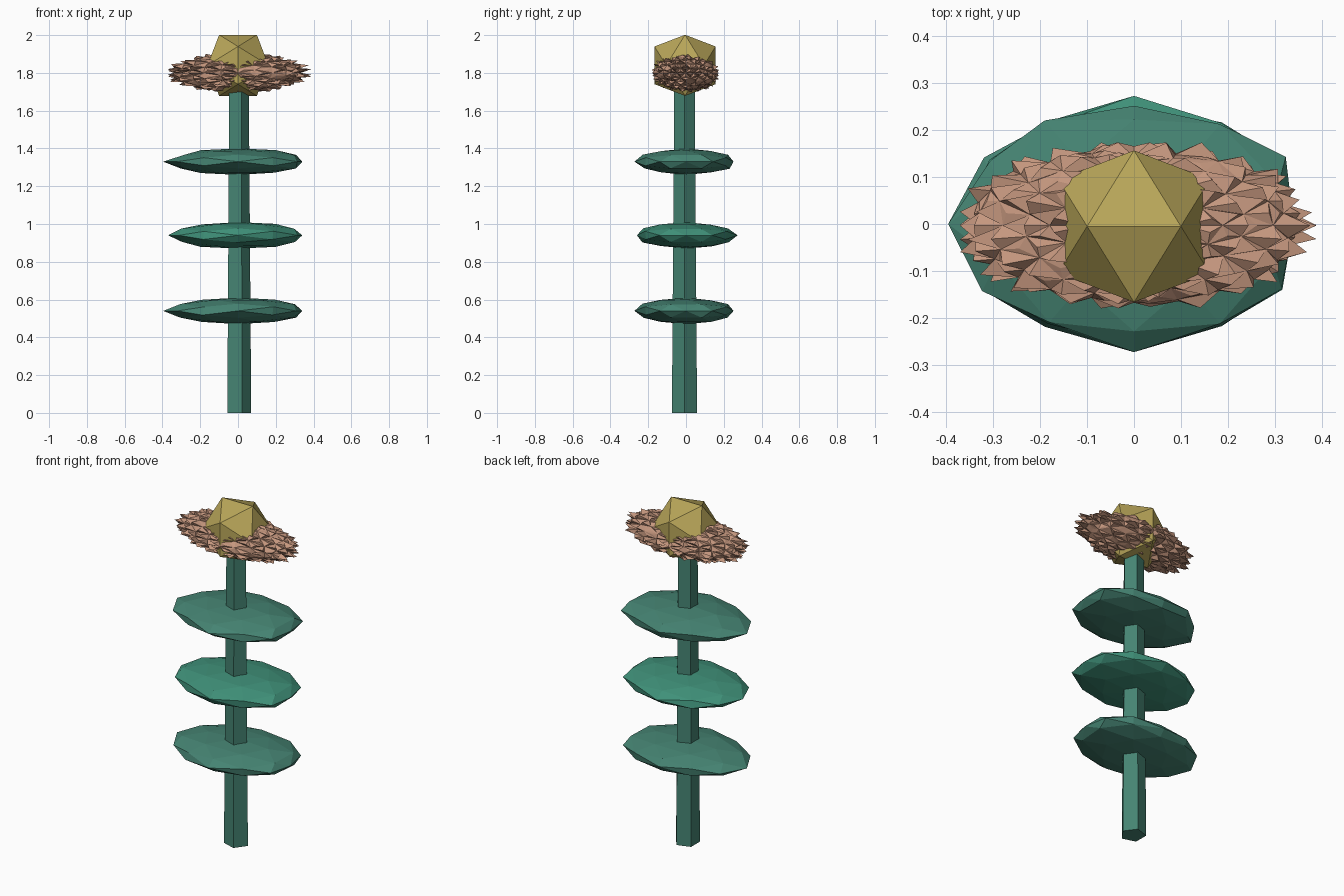
import bpy, bmesh, math, random
from mathutils import Matrix, Vector

if "Cube" in bpy.data.objects:
    bpy.data.objects.remove(bpy.data.objects["Cube"])

random.seed(4)


def material(name, rgb):
    m = bpy.data.materials.new(name)
    m.diffuse_color = (*rgb, 1)
    m.use_nodes = True
    m.node_tree.nodes["Principled BSDF"].inputs["Base Color"].default_value = m.diffuse_color
    return m


STEM = material("stem green", (0.06, 0.23, 0.17))
LEAF = material("leaf green", (0.05, 0.28, 0.19))
PETAL = material("petal pink brown", (0.56, 0.31, 0.21))
GOLD = material("heart gold", (0.48, 0.38, 0.10))


def ico(level):
    # unit icosphere turned so an edge lies along x at the top
    bm = bmesh.new()
    bmesh.ops.create_icosphere(bm, subdivisions=level, radius=1,
                               matrix=Matrix.Rotation(math.radians(-31.7175), 4, 'Y'))
    return bm


def finish(bm, name, mat, loc, scale=(1, 1, 1)):
    for v in bm.verts:
        v.co = Vector([v.co[i] * scale[i] for i in range(3)])
    bmesh.ops.recalc_face_normals(bm, faces=bm.faces)
    me = bpy.data.meshes.new(name)
    bm.to_mesh(me)
    bm.free()
    me.materials.append(mat)
    ob = bpy.data.objects.new(name, me)
    ob.location = loc
    bpy.context.collection.objects.link(ob)
    return ob


# five-sided tapering stem
bm = bmesh.new()
bmesh.ops.create_cone(bm, cap_ends=True, segments=5, radius1=0.07, radius2=0.057, depth=1.76)
for v in bm.verts:
    r, z = v.co.xy.length, v.co.z
    k = min(range(5), key=lambda i: (v.co.xy.normalized()
            - Vector((math.cos(i * math.tau / 5), math.sin(i * math.tau / 5)))).length
            ) if r else 0
# turn one corner towards +x
first = max(bm.verts, key=lambda v: v.co.y)
bmesh.ops.rotate(bm, verts=bm.verts,
                 matrix=Matrix.Rotation(-math.atan2(first.co.y, first.co.x), 3, 'Z'))
finish(bm, "stem", STEM, (0, -0.008, 0.88))


# flattened leaf discs, each with slightly uneven tips (-x, +x, -y, +y)
def leaf(name, z, tips, mat):
    bm = ico(2)
    for v in bm.verts:
        c = v.co.copy()
        if abs(c.x) > 0.95:
            v.co.x *= tips[0] if c.x < 0 else tips[1]
        elif abs(c.y) > 0.95:
            v.co.y *= tips[2] if c.y < 0 else tips[3]
        elif abs(c.z) < 0.95:
            v.co *= random.uniform(0.97, 1.03)
    finish(bm, name, mat, (0, 0, z), (0.37, 0.265, 0.07))


leaf("lower_leaf", 0.54, (1.07, 0.92, 1.03, 0.95), STEM)
leaf("middle_leaf", 0.94, (1.0, 0.92, 0.98, 1.03), LEAF)
leaf("upper_leaf", 1.33, (1.07, 0.92, 1.03, 0.95), STEM)

# spiky oval blossom
bm = ico(3)
for v in bm.verts:
    v.co *= random.uniform(0.9, 1.0)
tips = bmesh.ops.poke(bm, faces=bm.faces)["verts"]
for v in tips:
    v.co = v.co.normalized() * random.uniform(0.95, 1.12)
for v in bm.verts:
    v.co.z = max(-1, min(1, v.co.z))
    v.co.y = max(-1.04, min(1.04, v.co.y))
    v.co.x = max(-1.03, min(1.08, v.co.x))
finish(bm, "blossom", PETAL, (0, -0.003, 1.8), (0.36, 0.17, 0.1))

# faceted golden heart
finish(ico(1), "heart", GOLD, (0, -0.005, 1.84), (0.19, 0.19, 0.19))
